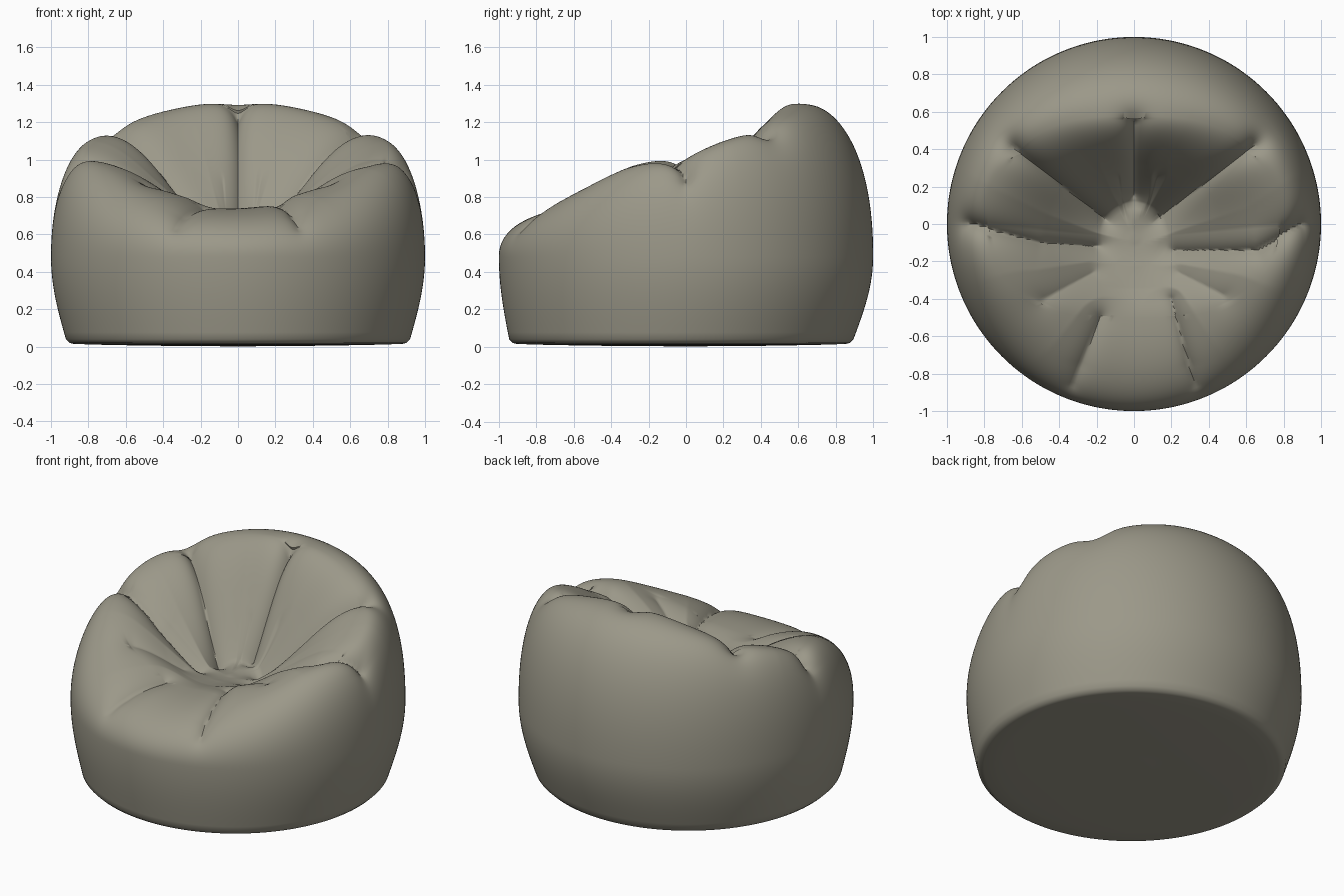
import bpy, bmesh, math
from mathutils import Vector

if "Cube" in bpy.data.objects:
    bpy.data.objects.remove(bpy.data.objects["Cube"], do_unlink=True)

SEGS = 360
SEAT = Vector((0, -0.08))   # middle of the hollow
SEAT_R, SEAT_Z = 0.17, 0.69

# Folds: start, end, depth, half width
FOLDS = [
    ((-0.89, 0.0), (-0.50, -0.10), 0.08, 0.06), ((-0.50, -0.10), (-0.20, -0.12), 0.08, 0.06),
    ((0.91, 0.0), (0.66, -0.14), 0.08, 0.06), ((0.66, -0.14), (0.22, -0.14), 0.08, 0.06),
    ((-0.66, 0.42), (-0.16, 0.03), 0.10, 0.06), ((0.66, 0.43), (0.14, 0.04), 0.10, 0.06),
    ((0.0, 0.54), (0.0, 0.16), 0.11, 0.05),
    ((-0.33, -0.87), (-0.18, -0.50), 0.05, 0.06), ((0.33, -0.87), (0.20, -0.40), 0.05, 0.05),
    ((-0.48, -0.40), (-0.22, -0.26), 0.04, 0.09), ((0.48, -0.38), (0.24, -0.26), 0.04, 0.09),
    ((-0.08, 0.25), (-0.05, 0.05), 0.03, 0.04), ((0.12, 0.25), (0.07, 0.05), 0.03, 0.04),
]


def fold_depth(p):
    """Depth of the deepest fold at a plan position."""
    best = 0
    for a, b, depth, width in FOLDS:
        a, b = Vector(a), Vector(b)
        t = max(0, min(1, (p - a).dot(b - a) / (b - a).length_squared))
        best = max(best, depth * math.exp(-(p - a.lerp(b, t)).length / width))
    return best


def profile(angle):
    """Radius and height from under the base, up the wall, to the seat."""
    s = math.sin(angle)
    crest_r = 0.8 + 0.04 * s - 0.26 * s * s
    crest_z = 1.015 + 0.285 * s + max(0, -0.2 * s * (1 + s))
    foot = 0.90 - 0.025 * s
    pts = [(foot * i / 8, 0.002 + 0.012 * (i / 8) ** 2) for i in range(1, 8)]
    pts += [(foot - 0.02, 0.015), (foot, 0.02), (foot + 0.02, 0.04)]
    for i in range(1, 13):                       # wall
        t = i / 12
        pts.append((foot + 0.02 + (0.98 - foot) * math.sin(t * math.pi / 2), 0.04 + 0.44 * t))
    for i in range(1, 31):                       # shoulder
        t = i / 30 * math.pi / 2
        pts.append((crest_r + (1 - crest_r) * max(0, math.cos(t)) ** 0.9,
                    0.48 + (crest_z - 0.48) * math.sin(t) ** 0.9))
    for i in range(1, 37):                       # inner slope
        t = 1 - i / 36
        f = 0.5 * t * t * (3 - 2 * t) + 0.5 * (1 - (1 - t) ** 2)
        pts.append((SEAT_R + (crest_r - SEAT_R) * t, SEAT_Z + (crest_z - SEAT_Z) * f))
    for i in range(1, 6):                        # seat
        t = 1 - i / 6
        pts.append((SEAT_R * t, SEAT_Z - 0.02 * (1 - t * t)))
    return pts, crest_r


# Fabric body, one closed skin
bm = bmesh.new()
columns = []
for k in range(SEGS):
    angle = math.tau * k / SEGS
    ray = Vector((math.cos(angle), math.sin(angle)))
    pts, crest_r = profile(angle)
    column = []
    for i, (r, z) in enumerate(pts):
        upper = i > 21
        p = ray * r
        if upper:
            p += SEAT * max(0, 1 - r / crest_r)
            d = fold_depth(p) * min(1, (i - 21) / 18)
            z -= d
            if r > crest_r:
                p -= ray * d * 0.4
            # plump the cloth between folds
            z += 0.012 * math.sin(math.pi * min(1, (i - 21) / 50))
        column.append(bm.verts.new((p.x, p.y, z)))
    columns.append(column)
under = bm.verts.new((0, 0, 0))
middle = bm.verts.new((SEAT.x, SEAT.y, SEAT_Z - 0.02))
for k in range(SEGS):
    a, b = columns[k], columns[(k + 1) % SEGS]
    for i in range(len(a) - 1):
        bm.faces.new((a[i], b[i], b[i + 1], a[i + 1]))
    bm.faces.new((under, b[0], a[0]))
    bm.faces.new((middle, a[-1], b[-1]))
bmesh.ops.recalc_face_normals(bm, faces=bm.faces)
mesh = bpy.data.meshes.new("beanbag_body")
bm.to_mesh(mesh)
bm.free()
body = bpy.data.objects.new("beanbag_body", mesh)
bpy.context.collection.objects.link(body)

# Cloth colour
cloth = bpy.data.materials.new("warm_grey_cloth")
cloth.use_nodes = True
colour = (0.33, 0.315, 0.25, 1)
cloth.diffuse_color = colour
cloth.node_tree.nodes["Principled BSDF"].inputs["Base Color"].default_value = colour
mesh.materials.append(cloth)

bpy.context.view_layer.objects.active = body
body.select_set(True)
bpy.ops.object.shade_smooth_by_angle(angle=math.radians(50))
